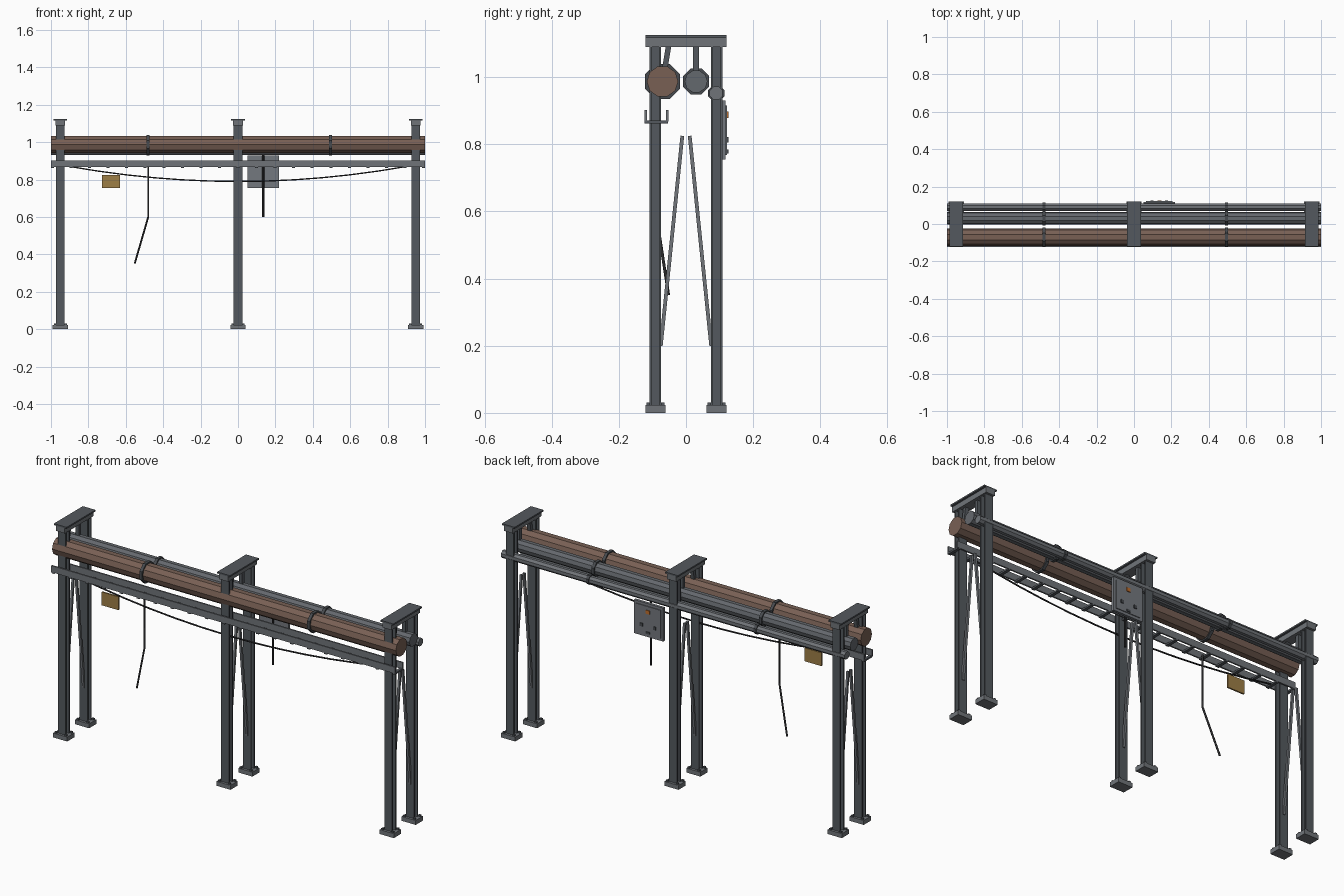
import bpy, bmesh, math
from mathutils import Vector, Matrix

if "Cube" in bpy.data.objects:
    bpy.data.objects.remove(bpy.data.objects["Cube"])


def mat(name, r, g, b):
    m = bpy.data.materials.new(name)
    lin = [((c / 255 + 0.055) / 1.055) ** 2.4 for c in (r, g, b)]
    m.diffuse_color = (*lin, 1)
    m.use_nodes = True
    m.node_tree.nodes["Principled BSDF"].inputs["Base Color"].default_value = m.diffuse_color
    return m


POST = mat("dark steel", 84, 89, 94)
STEEL = mat("steel", 112, 116, 121)
PIPE = mat("pipe grey", 100, 104, 109)
RUST = mat("rust brown", 120, 96, 84)
BAND = mat("band grey", 70, 74, 78)
CABLE = mat("cable black", 46, 46, 48)
OCHRE = mat("ochre", 158, 126, 70)
BOX = mat("cabinet grey", 116, 120, 126)
ORANGE = mat("button orange", 190, 110, 45)


def finish(name, bm, material):
    bmesh.ops.recalc_face_normals(bm, faces=bm.faces)
    me = bpy.data.meshes.new(name)
    bm.to_mesh(me)
    bm.free()
    me.materials.append(material)
    ob = bpy.data.objects.new(name, me)
    bpy.context.collection.objects.link(ob)
    return ob


def add_box(bm, x0, x1, y0, y1, z0, z1):
    m = Matrix.Translation(((x0 + x1) / 2, (y0 + y1) / 2, (z0 + z1) / 2))
    m = m @ Matrix.Diagonal((x1 - x0, y1 - y0, z1 - z0, 1))
    bmesh.ops.create_cube(bm, size=1, matrix=m)


def boxes(name, material, *dims):
    bm = bmesh.new()
    for d in dims:
        add_box(bm, *d)
    return finish(name, bm, material)


def rod(name, material, a, b, r, sides=8):
    a, b = Vector(a), Vector(b)
    d = b - a
    rot = d.to_track_quat('Z', 'Y').to_matrix().to_4x4()
    turn = Matrix.Rotation(math.pi / sides, 4, 'Z')
    bm = bmesh.new()
    bmesh.ops.create_cone(bm, cap_ends=True, segments=sides, radius1=r, radius2=r,
                          depth=d.length, matrix=Matrix.Translation((a + b) / 2) @ rot @ turn)
    return finish(name, bm, material)


def beam(name, material, a, b, w, t):
    """Square bar from a to b, w wide in x and t deep."""
    a, b = Vector(a), Vector(b)
    d = (b - a).normalized()
    side = Vector((1, 0, 0))
    rot = Matrix((side, d.cross(side), d)).transposed().to_4x4()
    bm = bmesh.new()
    bmesh.ops.create_cube(bm, size=1, matrix=Matrix.Translation((a + b) / 2) @ rot
                          @ Matrix.Diagonal((w, t, (b - a).length, 1)))
    return finish(name, bm, material)


def cable(name, points, r):
    cu = bpy.data.curves.new(name, 'CURVE')
    cu.dimensions = '3D'
    cu.bevel_depth, cu.bevel_resolution, cu.use_fill_caps = r, 1, True
    sp = cu.splines.new('POLY')
    sp.points.add(len(points) - 1)
    for p, co in zip(sp.points, points):
        p.co = (*co, 1)
    cu.materials.append(CABLE)
    ob = bpy.data.objects.new(name, cu)
    bpy.context.collection.objects.link(ob)


# Support frames: posts, feet, braces, top beam and pipe hangers
for x in (-0.95, 0, 0.95):
    for s in (-1, 1):
        y = s * 0.091
        boxes("post", POST,
              (x - 0.023, x + 0.023, y - 0.017, y - 0.010, 0.02, 1.09),
              (x - 0.023, x + 0.023, y + 0.010, y + 0.017, 0.02, 1.09),
              (x - 0.007, x + 0.007, y - 0.010, y + 0.010, 0.02, 1.09))
        boxes("foot", STEEL,
              (x - 0.041, x + 0.041, y - 0.030, y + 0.030, 0, 0.023))
        boxes("foot_bolts", POST, *[
            (x + i * 0.029 - 0.006, x + i * 0.029 + 0.006,
             y + j * 0.022 - 0.005, y + j * 0.022 + 0.005, 0.022, 0.031)
            for i in (-1, 1) for j in (-1, 1)])
        beam("brace", STEEL, (x, s * 0.075, 0.20), (x, s * 0.011, 0.825), 0.012, 0.011)
    boxes("top_beam", STEEL, (x - 0.026, x + 0.026, -0.12, 0.12, 1.09, 1.117))
    boxes("top_plate", POST, (x - 0.037, x + 0.037, -0.12, 0.12, 1.117, 1.125))
    beam("large_pipe_hanger", POST, (x, -0.064, 1.02), (x, -0.052, 1.092), 0.02, 0.016)
    beam("medium_pipe_hanger", POST, (x, 0.03, 1.01), (x, 0.03, 1.092), 0.02, 0.018)

# Three long pipes, each with clamp bands
pipes = [("large_pipe", RUST, -0.07, 0.987, 0.047, 0.056, 10),
         ("medium_pipe", PIPE, 0.03, 0.987, 0.034, 0.042, 10),
         ("small_pipe", STEEL, 0.09, 0.952, 0.021, 0.026, 8)]
for name, m, y, z, r, band, n in pipes:
    rod(name, m, (-1, y, z), (1, y, z), r, n)
    for x in (-0.48, 0.495):
        rod(name + "_band", BAND, (x - 0.008, y, z), (x + 0.008, y, z), band, 8)

# Ladder cable tray
boxes("tray_rails", STEEL, *[(-1, 1, y - 0.004, y + 0.004, 0.868, 0.902)
                             for y in (-0.120, -0.056)])
boxes("tray_rungs", POST, *[(x - 0.008, x + 0.008, -0.123, -0.053, 0.862, 0.871)
                            for x in [-0.992 + 1.984 * i / 20 for i in range(21)]])

# Sagging cable and loose hanging cable
cable("sagging_cable", [(0.9 * t / 6, -0.09, 0.79 + 0.08 * (t / 6) ** 2)
                        for t in range(-6, 7)], 0.004)
cable("loose_cable", [(-0.48, -0.09, 0.87), (-0.48, -0.09, 0.6),
                      (-0.552, -0.052, 0.352)], 0.005)

# Warning tag
boxes("tag", OCHRE, (-0.727, -0.63, -0.094, -0.086, 0.755, 0.825))

# Control cabinet on the back, with door, buttons and conduit
boxes("cabinet", BOX, (0.05, 0.22, 0.104, 0.118, 0.754, 0.930))
boxes("cabinet_door", BOX, (0.064, 0.206, 0.117, 0.122, 0.768, 0.916))
boxes("cabinet_button", ORANGE, (0.125, 0.147, 0.121, 0.126, 0.878, 0.897))
boxes("cabinet_handle", BAND, (0.088, 0.104, 0.121, 0.126, 0.805, 0.822),
      (0.165, 0.181, 0.121, 0.126, 0.805, 0.822))
boxes("cabinet_latch", BAND, (0.125, 0.147, 0.121, 0.126, 0.773, 0.784))
rod("conduit", CABLE, (0.135, 0.098, 0.60), (0.135, 0.098, 0.94), 0.006)
